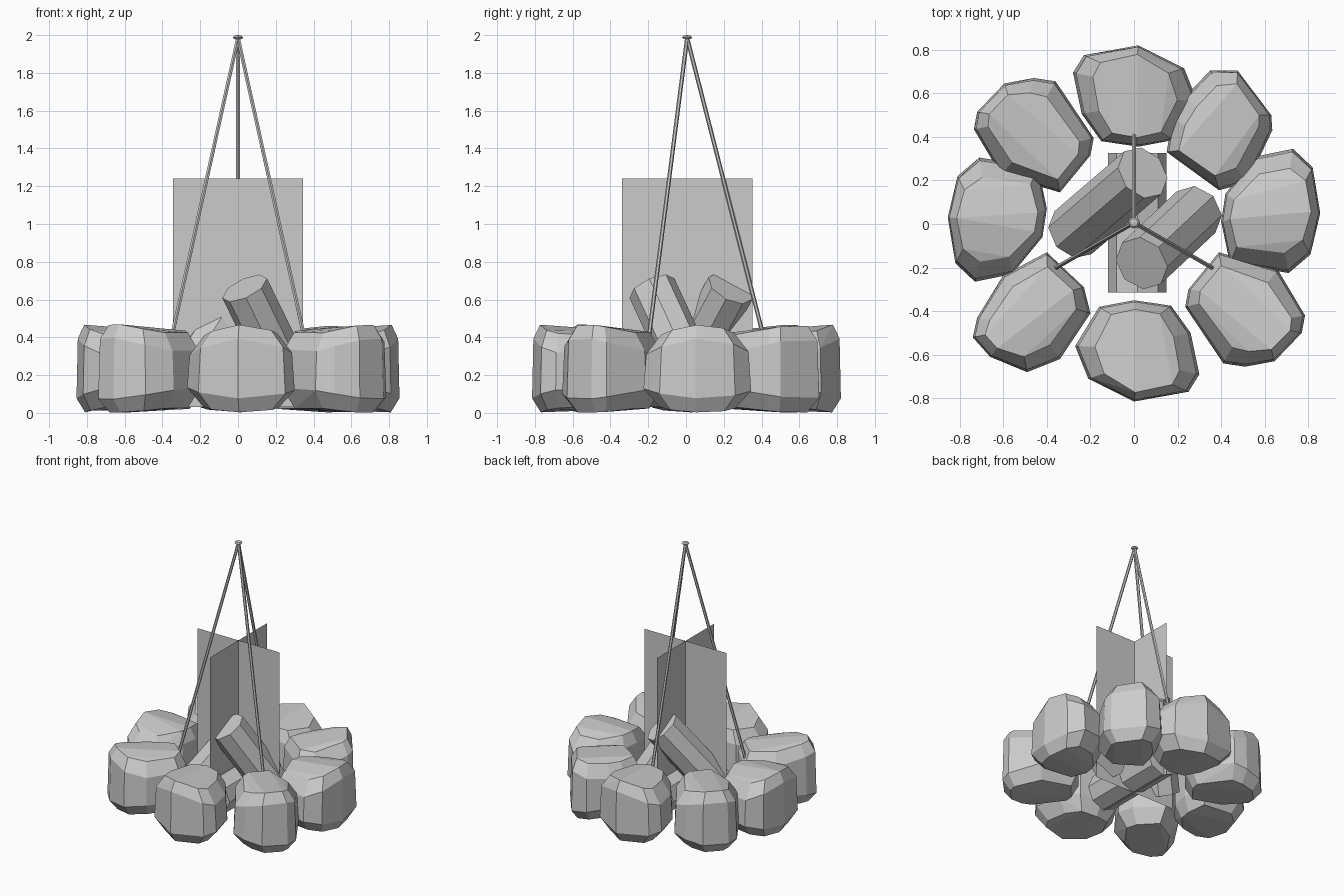
import bpy, bmesh, math
from mathutils import Vector, Matrix

if "Cube" in bpy.data.objects:
    bpy.data.objects.remove(bpy.data.objects["Cube"])


def make(name, bm):
    bmesh.ops.recalc_face_normals(bm, faces=bm.faces)
    me = bpy.data.meshes.new(name)
    bm.to_mesh(me)
    bm.free()
    ob = bpy.data.objects.new(name, me)
    bpy.context.collection.objects.link(ob)
    return ob


def rod(name, a, b, r, sides):
    a, b = Vector(a), Vector(b)
    d = b - a
    bm = bmesh.new()
    m = Matrix.Translation((a + b) / 2) @ d.to_track_quat('Z', 'Y').to_matrix().to_4x4()
    bmesh.ops.create_cone(bm, cap_ends=True, segments=sides, radius1=r, radius2=r,
                          depth=d.length, matrix=m)
    return make(name, bm)


# Boulder: footprint outline, with rounded top and bottom that fall off sideways
def stone(name, outline, turn=1):
    pts = [Vector(p) * turn for p in outline]
    c = Vector([(min(p[i] for p in pts) + max(p[i] for p in pts)) / 2 for i in (0, 1)])
    out = c.normalized()
    side = Vector((-out.y, out.x))
    bm = bmesh.new()
    for p in pts:
        r, t = (p - c).dot(out), (p - c).dot(side)
        # radial scale, sideways scale, height, sideways droop, radial slope
        for rs, ts, z, droop, slope in ((.80, .70, .008, .6, -.04), (1, 1, .10, .4, -.10),
                                        (.97, .95, .375, -.9, .08), (.82, .68, .453, -1.1, .06)):
            q = c + out * r * rs + side * t * ts
            bm.verts.new((q.x, q.y, max(.003, z + droop * (t * ts) ** 2 + slope * r)))
    bmesh.ops.convex_hull(bm, input=bm.verts)
    bmesh.ops.delete(bm, geom=[v for v in bm.verts if not v.link_faces], context='VERTS')
    bmesh.ops.dissolve_limit(bm, angle_limit=math.radians(6), verts=bm.verts, edges=bm.edges)
    make(name, bm)


FRONT = [(-.27, -.56), (-.21, -.71), (0, -.815), (.25, -.77), (.30, -.69),
         (.26, -.50), (.17, -.375), (0, -.35), (-.16, -.38)]
RIGHT = [(.44, -.18), (.40, .01), (.42, .14), (.56, .31), (.73, .345),
         (.82, .26), (.855, .05), (.81, -.14), (.71, -.225), (.58, -.21)]
FRONT_RIGHT = [(.39, -.13), (.66, -.21), (.785, -.42), (.77, -.50), (.645, -.63),
               (.51, -.655), (.41, -.64), (.235, -.38), (.25, -.30)]
FRONT_LEFT = [(-.40, -.13), (-.23, -.29), (-.20, -.41), (-.34, -.62), (-.49, -.68),
              (-.66, -.61), (-.74, -.52), (-.72, -.43), (-.60, -.235)]
BACK_RIGHT = [(.35, .705), (.475, .705), (.63, .50), (.635, .43), (.52, .19),
              (.39, .155), (.15, .33), (.175, .48), (.235, .585)]
stone("front_stone", FRONT)
stone("back_stone", [(x - .02, y - .005) for x, y in FRONT], -1)
stone("right_stone", RIGHT)
stone("left_stone", [(x, y - .08) for x, y in RIGHT], -1)
stone("front_right_stone", FRONT_RIGHT)
stone("back_left_stone", [(x - .05, y - .015) for x, y in FRONT_RIGHT], -1)
stone("front_left_stone", FRONT_LEFT)
stone("back_right_stone", BACK_RIGHT)

# Logs: one lying, two leaning
rod("lying_log", (.015, -.315, .165), (.015, .325, .165), .135, 8)
rod("leaning_log_front", (.285, .055, .15), (.035, -.18, .66), .13, 8)
rod("leaning_log_back", (-.28, -.04, .15), (.04, .235, .66), .13, 8)

# Crossed flame cards
for name, ax in (("flame_card_x", Vector((.345, 0, 0))), ("flame_card_y", Vector((0, .345, 0)))):
    bm = bmesh.new()
    up = Vector((0, 0, 1))
    off = Vector((0, .006, 0))
    bm.faces.new([bm.verts.new(off + p) for p in (-ax + up * .03, ax + up * .03,
                                                  ax + up * 1.24, -ax + up * 1.24)])
    make(name, bm)

# Tripod poles and the knot at their top
for i in range(3):
    a = math.radians(90 + 120 * i)
    rod("tripod_pole_%d" % (i + 1), (.495 * math.cos(a), .495 * math.sin(a) + .006, .05),
        (0, .006, 1.985), .011, 6)
bm = bmesh.new()
bmesh.ops.create_uvsphere(bm, u_segments=8, v_segments=4, radius=.027,
                          matrix=Matrix.Translation((0, .006, 1.988)) @ Matrix.Diagonal((1, 1, .45, 1)))
make("tripod_knot", bm)
